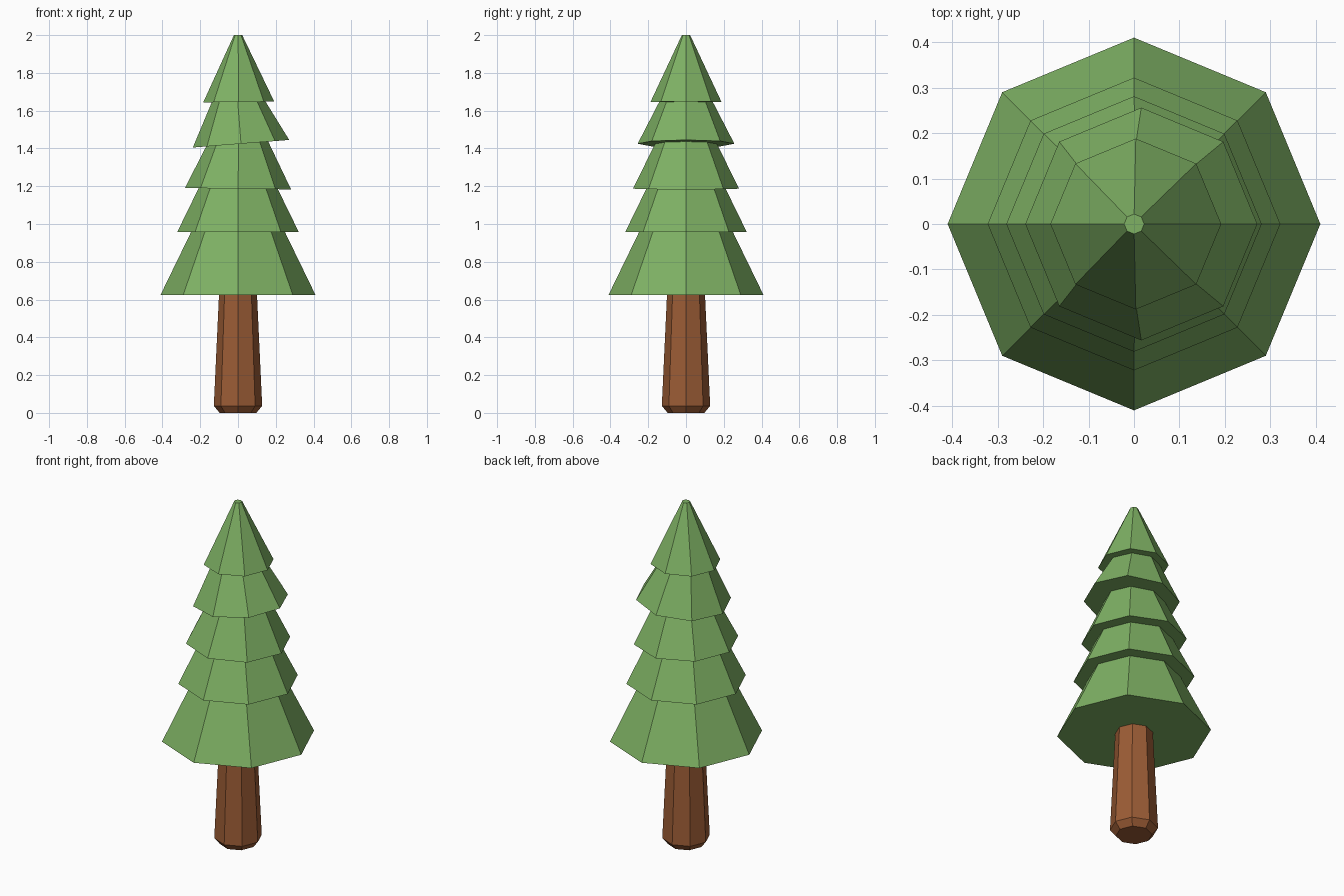
import bpy
import bmesh
import math
from mathutils import Matrix

SIDES = 8

if "Cube" in bpy.data.objects:
    bpy.data.objects.remove(bpy.data.objects["Cube"], do_unlink=True)


def make_material(name, rgb):
    mat = bpy.data.materials.new(name)
    mat.use_nodes = True
    colour = (*rgb, 1.0)
    mat.diffuse_color = colour
    mat.node_tree.nodes["Principled BSDF"].inputs["Base Color"].default_value = colour
    return mat


def lathe(name, profile, mat, x=0.0, z=0.0, tilt=0.0):
    """Closed octagonal solid from (radius, height) rings, tilted about y."""
    bm = bmesh.new()
    rings = []
    for radius, height in profile:
        angles = [math.tau * i / SIDES for i in range(SIDES)]
        rings.append([bm.verts.new((radius * math.cos(a), radius * math.sin(a), height))
                      for a in angles])
    for low, high in zip(rings, rings[1:]):
        for i in range(SIDES):
            j = (i + 1) % SIDES
            bm.faces.new((low[i], low[j], high[j], high[i]))
    bm.faces.new(rings[0][::-1])
    bm.faces.new(rings[-1])
    bm.transform(Matrix.Translation((x, 0, z)) @ Matrix.Rotation(math.radians(tilt), 4, "Y"))
    mesh = bpy.data.meshes.new(name)
    bm.to_mesh(mesh)
    bm.free()
    mesh.materials.append(mat)
    obj = bpy.data.objects.new(name, mesh)
    bpy.context.collection.objects.link(obj)
    return obj


green = make_material("leaf_green", (0.21, 0.44, 0.127))
brown = make_material("bark_brown", (0.33, 0.107, 0.036))

# Trunk with a chamfered foot
lathe("trunk", [(0.097, 0.0), (0.128, 0.037), (0.099, 0.66)], brown)

# Foliage tiers: name, bottom radius, top radius, height, x, z, tilt
tiers = [
    ("foliage_bottom", 0.41, 0.235, 0.36, 0, 0.625, 0),
    ("foliage_lower", 0.322, 0.195, 0.26, 0, 0.957, 0),
    ("foliage_middle", 0.281, 0.15, 0.265, 0, 1.187, 0.8),
    ("foliage_upper", 0.256, 0.13, 0.245, 0.016, 1.425, -4.5),
    ("foliage_top", 0.188, 0.022, 0.354, 0.004, 1.646, -0.6),
]
for name, bottom, top, height, x, z, tilt in tiers:
    lathe(name, [(bottom, 0), (top, height)], green, x, z, tilt)
